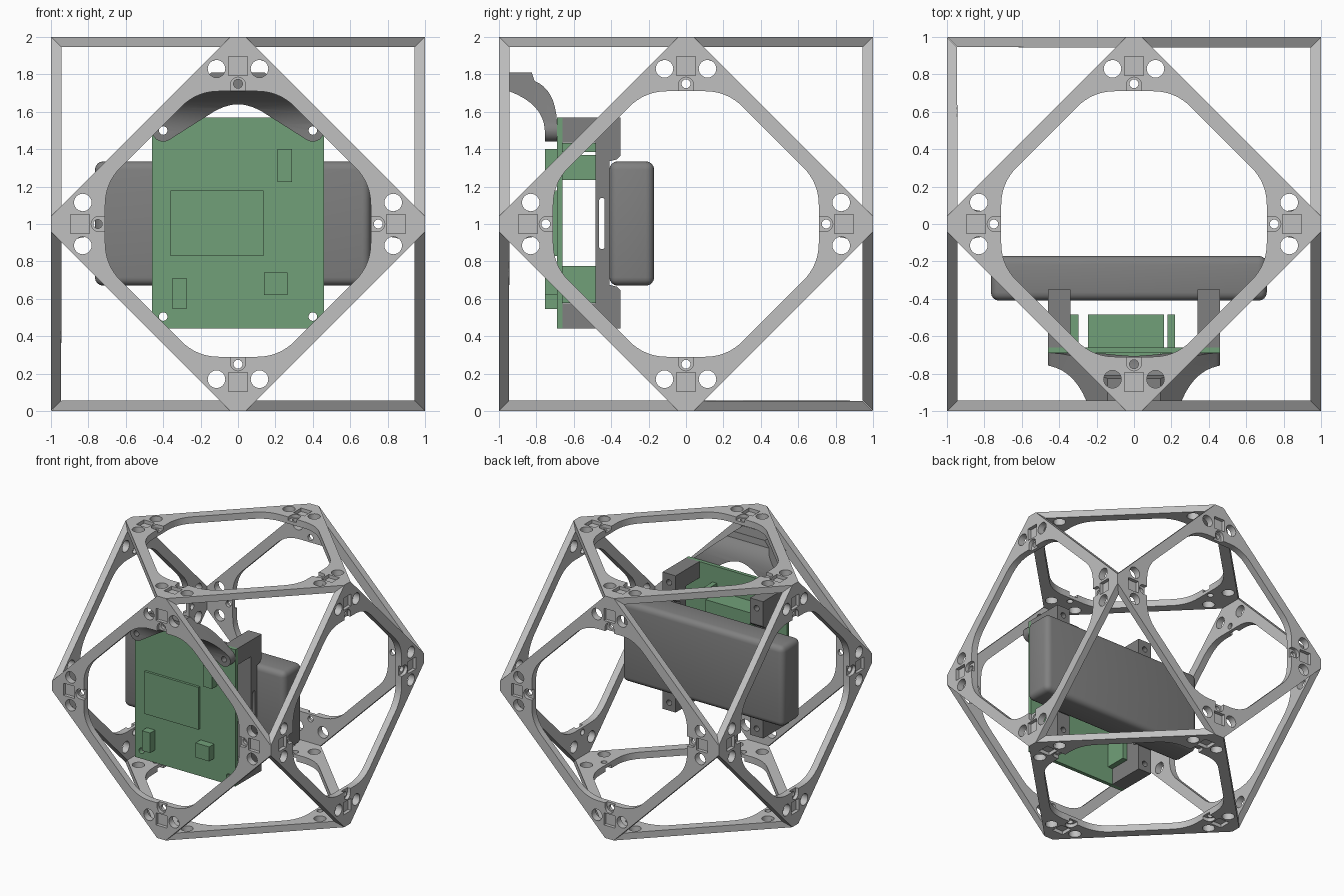
import bpy, bmesh, math
from mathutils import Matrix, Vector

cube = bpy.data.objects.get("Cube")
if cube:
    bpy.data.objects.remove(cube, do_unlink=True)


def material(name, rgb):
    m = bpy.data.materials.new(name)
    m.use_nodes = True
    m.diffuse_color = (*rgb, 1)
    bsdf = next(n for n in m.node_tree.nodes if n.type == 'BSDF_PRINCIPLED')
    bsdf.inputs["Base Color"].default_value = (*rgb, 1)
    return m


LIGHT = material("light grey", (0.53, 0.53, 0.53))
DARK = material("dark grey", (0.216, 0.216, 0.216))
GREEN = material("board green", (0.165, 0.35, 0.19))

# Axis maps: drawn profile (u, v) extruded along w
XZ = Matrix.Rotation(math.pi / 2, 4, 'X')                      # u->x, v->z, w->-y
YZ = Matrix(((0, 0, 1, 0), (1, 0, 0, 0), (0, 1, 0, 0), (0, 0, 0, 1)))  # u->y, v->z, w->x


def circle(cx, cy, r, n=24):
    return [(cx + r * math.cos(2 * math.pi * i / n), cy + r * math.sin(2 * math.pi * i / n))
            for i in range(n)]


def rect(x0, x1, y0, y1):
    return [(x0, y0), (x1, y0), (x1, y1), (x0, y1)]


def turn(pts, k):
    """Rotate 2D points clockwise by k quarter turns."""
    for _ in range(k):
        pts = [(y, -x) for x, y in pts]
    return pts


def around(pts):
    return [p for k in range(4) for p in turn(pts, k)]


def bezier(a, b, c, n=8):
    a, b, c = Vector(a), Vector(b), Vector(c)
    return [tuple(a * (1 - t) ** 2 + b * 2 * t * (1 - t) + c * t * t)
            for t in [i / n for i in range(n + 1)]]


def plate(loops, w0, w1):
    """Mesh of a flat outline with holes, extruded from w0 to w1."""
    cu = bpy.data.curves.new("outline", 'CURVE')
    cu.dimensions, cu.fill_mode = '2D', 'BOTH'
    cu.extrude = (w1 - w0) / 2
    for pts in loops:
        s = cu.splines.new('POLY')
        s.points.add(len(pts) - 1)
        for p, q in zip(s.points, pts):
            p.co = (q[0], q[1], 0, 1)
        s.use_cyclic_u = True
    tmp = bpy.data.objects.new("outline", cu)
    bpy.context.collection.objects.link(tmp)
    dg = bpy.context.evaluated_depsgraph_get()
    me = bpy.data.meshes.new_from_object(tmp.evaluated_get(dg))
    bpy.data.objects.remove(tmp, do_unlink=True)
    bpy.data.curves.remove(cu)
    bm = bmesh.new()
    bm.from_mesh(me)
    bpy.data.meshes.remove(me)
    bmesh.ops.remove_doubles(bm, verts=bm.verts, dist=1e-5)
    bmesh.ops.recalc_face_normals(bm, faces=bm.faces)
    bmesh.ops.translate(bm, verts=bm.verts, vec=(0, 0, (w0 + w1) / 2))
    return bm


def finish(name, bm, mat, matrix=None, smooth=True):
    if matrix:
        bm.transform(matrix)
    me = bpy.data.meshes.new(name)
    bm.to_mesh(me)
    bm.free()
    me.materials.clear()
    me.materials.append(mat)
    for p in me.polygons:
        p.material_index = 0
    ob = bpy.data.objects.new(name, me)
    bpy.context.collection.objects.link(ob)
    if smooth:
        soften(ob)
    return ob


def soften(ob):
    bpy.ops.object.select_all(action='DESELECT')
    ob.select_set(True)
    bpy.context.view_layer.objects.active = ob
    bpy.ops.object.shade_smooth_by_angle(angle=math.radians(35))


def boolean(ob, cutter, op):
    mod = ob.modifiers.new("cut", 'BOOLEAN')
    mod.operation, mod.object, mod.solver = op, cutter, 'EXACT'
    bpy.context.view_layer.objects.active = ob
    bpy.ops.object.modifier_apply(modifier=mod.name)
    bpy.data.objects.remove(cutter, do_unlink=True)
    soften(ob)


def box(name, x, y, z, mat, bevel=0):
    bm = bmesh.new()
    bmesh.ops.create_cube(bm, size=1)
    bm.transform(Matrix.Translation(((x[0] + x[1]) / 2, (y[0] + y[1]) / 2, (z[0] + z[1]) / 2))
                 @ Matrix.Diagonal((x[1] - x[0], y[1] - y[0], z[1] - z[0], 1)))
    if bevel:
        bmesh.ops.bevel(bm, geom=bm.edges[:], offset=bevel, segments=4, profile=0.5,
                        affect='EDGES')
    return finish(name, bm, mat, smooth=bevel > 0)


# Square lattice frames: inner layer plus outer layer with pockets and notches
T, MID, TIP = 0.055, 0.028, 0.04
outer = around([(-TIP, 1), (TIP, 1)])
corner = bezier((0.10, 0.71), (0.22, 0.71), (0.305, 0.625))
flip = [(y, x) for x, y in reversed(corner)]
opening = around(corner + flip)
arch = [(0.04 * math.cos(math.pi * i / 8), 0.745 + 0.04 * math.sin(math.pi * i / 8))
        for i in range(9)]
notch = [(-0.04, 0.71)] + arch[::-1] + [(0.04, 0.71)]
notched = around(notch + corner + flip)
big = [turn(circle(s * 0.115, 0.83, 0.047), k) for k in range(4) for s in (-1, 1)]
small = [turn(circle(0, 0.75, 0.024, 16), k) for k in range(4)]
pockets = [turn(rect(-0.05, 0.05, 0.795, 0.895), k) for k in range(4)]


def frame(name, rot):
    bm = plate([outer, opening] + big + small, -T, -MID)
    top = plate([outer, notched] + big + pockets, -MID, 0)
    me = bpy.data.meshes.new("layer")
    top.to_mesh(me)
    top.free()
    bm.from_mesh(me)
    bpy.data.meshes.remove(me)
    # mitre the tips where neighbouring frames meet
    for v in bm.verts:
        for a in (0, 1):
            if abs(v.co[a]) > 0.99:
                r = 1 + v.co.z
                v.co[a] = math.copysign(r, v.co[a])
                v.co[1 - a] = math.copysign(1 + TIP - r, v.co[1 - a])
                break
    finish(name, bm, LIGHT, Matrix.Translation((0, 0, 1)) @ rot @ Matrix.Translation((0, 0, 1)))


frame("top_frame", Matrix.Identity(4))
frame("bottom_frame", Matrix.Rotation(math.pi, 4, 'X'))
for k, side in enumerate(("front", "left", "back", "right")):
    frame(side + "_frame", Matrix.Rotation(k * math.pi / 2, 4, 'Z') @ XZ)

# Battery pack
box("battery", (-0.765, 0.71), (-0.41, -0.17), (0.67, 1.335), DARK, 0.045)

# Circuit board with mounting holes
screws = [(sx * 0.40, z) for sx in (-1, 1) for z in (0.505, 1.50)]
finish("circuit_board", plate([rect(-0.46, 0.46, 0.44, 1.57)]
       + [circle(x, z, 0.023, 16) for x, z in screws], 0.66, 0.69), GREEN, XZ)

# Board components, front side then rear side
for name, x, y, z in (
        ("display_module", (-0.36, 0.135), (-0.71, -0.689), (0.83, 1.18)),
        ("upper_connector", (0.21, 0.29), (-0.755, -0.689), (1.225, 1.40)),
        ("lower_connector", (0.14, 0.265), (-0.755, -0.689), (0.62, 0.74)),
        ("corner_connector", (-0.35, -0.275), (-0.755, -0.689), (0.545, 0.71)),
        ("rear_header", (-0.245, 0.16), (-0.661, -0.485), (1.235, 1.37)),
        ("rear_plug", (0.18, 0.22), (-0.661, -0.485), (1.385, 1.433)),
        ("rear_port", (-0.42, -0.298), (-0.661, -0.485), (0.577, 0.775))):
    box(name, x, y, z, GREEN)


def screw_cutter():
    bm = plate([circle(x, z, 0.023, 16) for x, z in screws], 0.2, 0.95)
    return finish("screw_cutter", bm, DARK, XZ)


# Battery holders: upright bars with slot, legs to the board and hooks around the battery
half = [(-0.41, 1.335), (-0.37, 1.345), (-0.35, 1.365), (-0.35, 1.57), (-0.66, 1.57),
        (-0.66, 1.435), (-0.485, 1.435)]
profile = half + [(y, 2.01 - z) for y, z in reversed(half)]
slot = [(-0.45 + 0.015 * math.cos(a), c + 0.015 * math.sin(a))
        for c, a0 in ((1.125, 0), (0.88, math.pi))
        for a in [a0 + math.pi * i / 6 for i in range(7)]]
for name, x0 in (("left_holder", 0.34), ("right_holder", -0.46)):
    holder = finish(name, plate([profile, slot], x0, x0 + 0.12), DARK, YZ)
    boolean(holder, screw_cutter(), 'DIFFERENCE')

# Curved bracket: side profile intersected with an arched front silhouette
side = ([(-0.755, 1.43), (-0.69, 1.43)]
        + bezier((-0.69, 1.55), (-0.70, 1.72), (-0.81, 1.765))
        + [(-0.825, 1.81), (-0.945, 1.81)]
        + bezier((-0.945, 1.71), (-0.76, 1.64), (-0.755, 1.50)))
lug = [(0.40 + 0.06 * math.cos(a), 1.50 + 0.06 * math.sin(a))
       for a in [math.radians(48 - 168 * i / 10) for i in range(11)]]
right_half = [(0.12, 1.83)] + lug + bezier((0.13, 1.60), (0.06, 1.64), (0.0, 1.64), 5)
front = right_half + [(-x, z) for x, z in reversed(right_half[:-1])]
bracket = finish("bracket", plate([side], -0.5, 0.5), DARK, YZ)
boolean(bracket, finish("bracket_outline", plate([front], 0.6, 1.0), DARK, XZ), 'INTERSECT')
boolean(bracket, screw_cutter(), 'DIFFERENCE')
